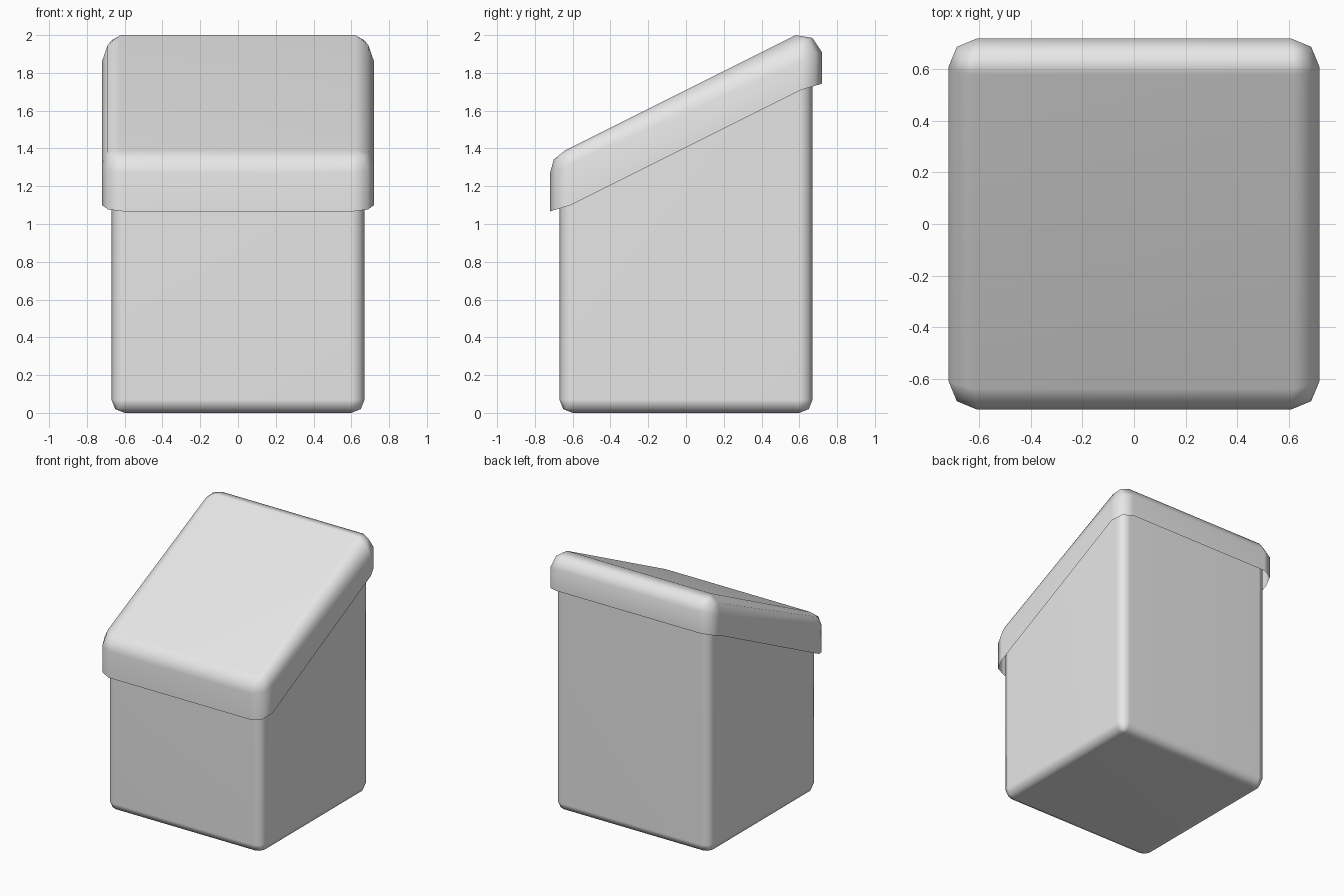
import bpy, bmesh, math

if "Cube" in bpy.data.objects:
    bpy.data.objects.remove(bpy.data.objects["Cube"], do_unlink=True)

grey = bpy.data.materials.new("light_grey")
grey.use_nodes = True
grey.diffuse_color = (0.8, 0.8, 0.8, 1)
grey.node_tree.nodes["Principled BSDF"].inputs["Base Color"].default_value = grey.diffuse_color


def ring(half_x, y_front, y_back, radius, height):
    """Rounded rectangle, two segments per corner; height is a function of y."""
    mid, half_y = (y_front + y_back) / 2, (y_back - y_front) / 2
    points = []
    for i, (sx, sy) in enumerate([(1, 1), (-1, 1), (-1, -1), (1, -1)]):
        for step in range(3):
            a = math.radians(90 * i + 45 * step)
            x = sx * (half_x - radius) + radius * math.cos(a)
            y = mid + sy * (half_y - radius) + radius * math.sin(a)
            points.append((x, y, height(y)))
    return points


def slope(base, rise):
    return lambda y: base + rise * y


def loft(name, rings, cap_first, cap_last):
    """Skin the rings from bottom to top and close the chosen ends."""
    bm = bmesh.new()
    loops = [[bm.verts.new(p) for p in r] for r in rings]
    for low, high in zip(loops, loops[1:]):
        n = len(low)
        for i in range(n):
            j = (i + 1) % n
            bm.faces.new((low[i], low[j], high[j], high[i]))
    if cap_first:
        bm.faces.new(loops[0][::-1])
    if cap_last:
        bm.faces.new(loops[-1])
    bmesh.ops.remove_doubles(bm, verts=bm.verts, dist=0.001)
    bmesh.ops.recalc_face_normals(bm, faces=bm.faces)
    mesh = bpy.data.meshes.new(name)
    bm.to_mesh(mesh)
    bm.free()
    mesh.materials.append(grey)
    obj = bpy.data.objects.new(name, mesh)
    bpy.context.collection.objects.link(obj)
    bpy.ops.object.select_all(action="DESELECT")
    obj.select_set(True)
    bpy.context.view_layer.objects.active = obj
    bpy.ops.object.shade_smooth_by_angle(angle=math.radians(50))
    # Keep the large panels flat and the rounded edges soft
    weighted = obj.modifiers.new("flat_panels", "WEIGHTED_NORMAL")
    weighted.keep_sharp = True
    return obj


# Bin body: rounded base, sloping top tucked under the lid
loft("bin_body", [
    ring(0.60, -0.60, 0.60, 0, slope(0, 0)),
    ring(0.65, -0.65, 0.65, 0.05, slope(0.02, 0)),
    ring(0.67, -0.67, 0.67, 0.07, slope(0.07, 0)),
    ring(0.67, -0.67, 0.67, 0.07, slope(1.5, 0.5)),
], True, True)


# Lid rim follows the slope and flattens a little at the rounded corners
def rim(y):
    c = max(-0.61, min(0.61, y))
    return 1.405 + 0.5 * c + 0.3 * (y - c)


# Sloping lid: open underneath, with a rounded top edge
loft("slanted_lid", [
    ring(0.72, -0.72, 0.72, 0.11, rim),
    ring(0.72, -0.72, 0.72, 0.11, slope(1.59, 0.444)),
    ring(0.69, -0.70, 0.67, 0.08, slope(1.67, 0.47)),
    ring(0.62, -0.64, 0.58, 0, slope(1.71, 0.5)),
], False, True)
